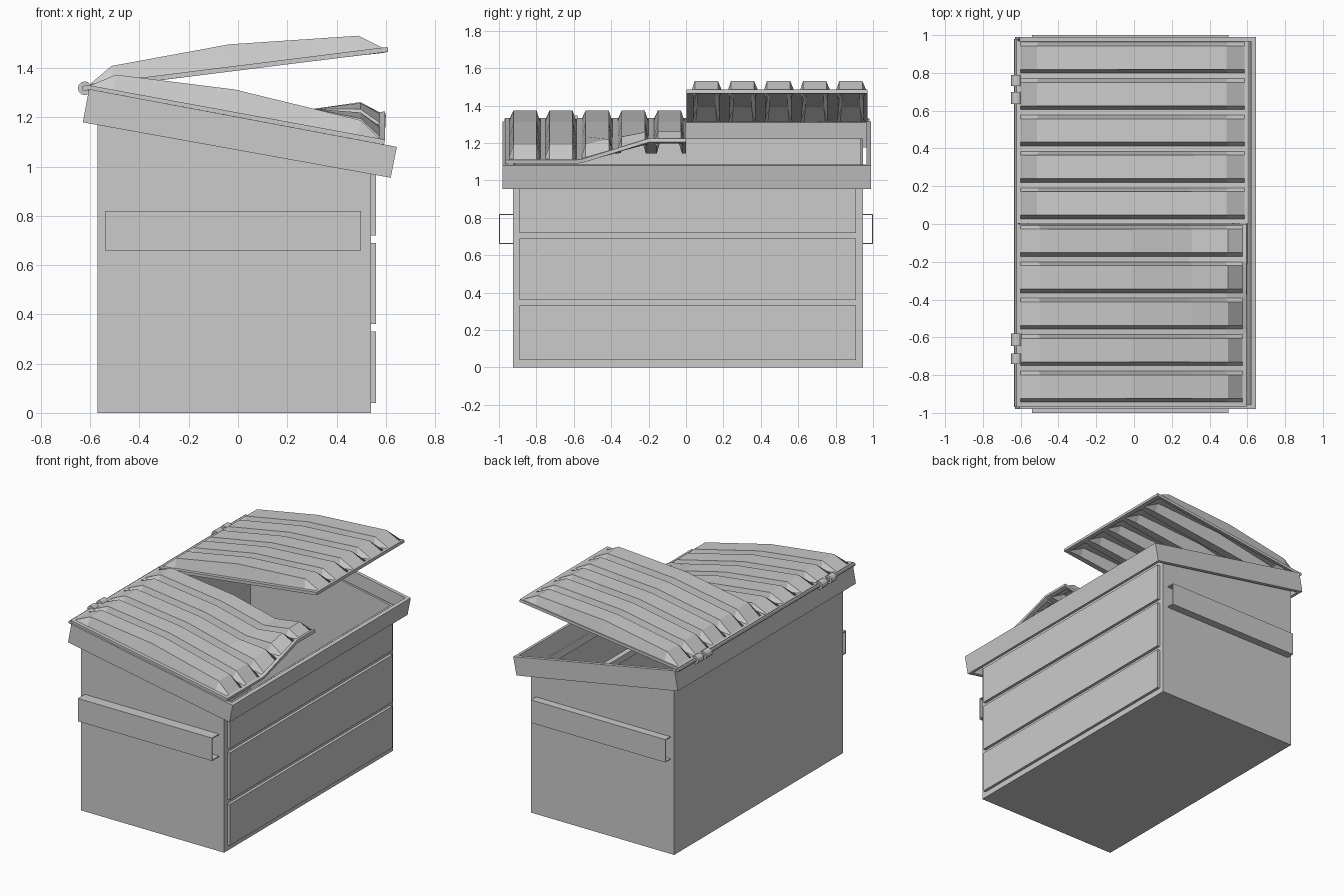
import bpy, bmesh, math
from mathutils import Vector

if "Cube" in bpy.data.objects:
    bpy.data.objects.remove(bpy.data.objects["Cube"])


def finish(name, bm, thickness=0.0, recalc=False):
    """Turn a bmesh into an object, optionally thickened inwards."""
    if recalc:
        bmesh.ops.recalc_face_normals(bm, faces=bm.faces)
    me = bpy.data.meshes.new(name)
    bm.to_mesh(me)
    bm.free()
    ob = bpy.data.objects.new(name, me)
    bpy.context.collection.objects.link(ob)
    if thickness:
        m = ob.modifiers.new("sheet", 'SOLIDIFY')
        m.thickness = thickness
        m.offset = -1
        m.use_even_offset = True
    return ob


def prism_y(bm, outline, y0, y1):
    """Solid made by sweeping an x-z outline along y."""
    a = [bm.verts.new((x, y0, z)) for x, z in outline]
    b = [bm.verts.new((x, y1, z)) for x, z in outline]
    n = len(outline)
    bm.faces.new(a)
    bm.faces.new(b[::-1])
    for i in range(n):
        bm.faces.new((a[i], b[i], b[(i + 1) % n], a[(i + 1) % n]))
    return bm


# Body: open bin with a sloping top and three panels pressed out of the front wall
bm = bmesh.new()
prism_y(bm, [(-0.57, 0), (0.54, 0), (0.54, 1.02), (-0.57, 1.225)], -0.925, 0.945)
bmesh.ops.recalc_face_normals(bm, faces=bm.faces)
bm.faces.ensure_lookup_table()
top = [f for f in bm.faces if f.normal.z > 0.5]
bmesh.ops.delete(bm, geom=top, context='FACES_ONLY')
panel_rows = [(0.04, 0.33), (0.36, 0.69), (0.72, 0.98)]
cuts = [((0, y, 0), (0, 1, 0)) for y in (-0.89, 0.91)]
cuts += [((0, 0, z), (0, 0, 1)) for row in panel_rows for z in row]
for co, no in cuts:
    front = [f for f in bm.faces if f.normal.x > 0.9]
    edges = {e for f in front for e in f.edges}
    verts = {v for f in front for v in f.verts}
    bmesh.ops.bisect_plane(bm, geom=front + list(edges) + list(verts),
                           plane_co=co, plane_no=no)
    bm.normal_update()
panels = []
for f in bm.faces:
    c = f.calc_center_median()
    if f.normal.x > 0.9 and abs(c.y - 0.01) < 0.8 and any(a < c.z < b for a, b in panel_rows):
        panels.append(f)
ext = bmesh.ops.extrude_face_region(bm, geom=panels)
bmesh.ops.translate(bm, vec=(0.02, 0, 0),
                    verts=[g for g in ext['geom'] if isinstance(g, bmesh.types.BMVert)])
bmesh.ops.delete(bm, geom=[f for f in panels if f.is_valid], context='FACES_ONLY')
finish("bin_body", bm, 0.012)

# Rim: tilted band around the opening
bm = bmesh.new()
low, high = [], []
for side, y in ((0, -0.98), (1, -0.98), (1, 0.99), (0, 0.99)):
    xb, zb = ((-0.63, 1.18), (0.62, 0.955))[side]
    xt, zt = ((-0.605, 1.315), (0.645, 1.08))[side]
    low.append(bm.verts.new((xb, y, zb)))
    high.append(bm.verts.new((xt, y, zt)))
for i in range(4):
    j = (i + 1) % 4
    bm.faces.new((low[i], low[j], high[j], high[i]))
finish("rim", bm, 0.025)

# Lifting pockets: thin C-shaped channels on both ends
for name, y_wall, y_out in (("left_pocket", -0.925, -1.0), ("right_pocket", 0.945, 1.0)):
    bm = bmesh.new()
    s = 0.006 if y_out > 0 else -0.006
    prof = [(y_wall, 0.66), (y_out, 0.66), (y_out, 0.82), (y_wall, 0.82),
            (y_wall, 0.814), (y_out - s, 0.814), (y_out - s, 0.666), (y_wall, 0.666)]
    a = [bm.verts.new((-0.54, y, z)) for y, z in prof]
    b = [bm.verts.new((0.50, y, z)) for y, z in prof]
    bm.faces.new(a)
    bm.faces.new(b[::-1])
    for i in range(8):
        bm.faces.new((a[i], b[i], b[(i + 1) % 8], a[(i + 1) % 8]))
    finish(name, bm, recalc=True)

# Lids: ribbed sheets, hollow below; (distance from hinge, rib height)
HINGE = Vector((-0.62, 0, 1.333))
STATIONS = [(0, 0), (0.02, 0), (0.115, 0.062), (0.6, 0.09),
            (0.93, 0.071), (1.125, 0.06), (1.215, 0), (1.237, 0)]


def lid(name, y0, angle, droop=False):
    ys = [(0.0, 0)]
    for k in range(5):
        c = 0.107 + 0.193 * k
        ys += [(c - 0.082, 0), (c - 0.062, 1), (c + 0.062, 1), (c + 0.082, 0)]
    ys.append((0.968, 0))
    ca, sa = math.cos(angle), math.sin(angle)
    bm = bmesh.new()
    grid = []
    for u, h in STATIONS:
        row = []
        for y, on in ys:
            v = h * on
            x = HINGE.x + u * ca - v * sa
            z = HINGE.z + u * sa + v * ca
            yy = y0 + y
            if droop:
                # free corner of the closed lid is bent upwards
                f = min(max((yy + 0.57) / 0.37, 0), 1)
                z += 0.115 * f * max(u - 0.93, 0) / 0.307
            row.append(bm.verts.new((x, yy, z)))
        grid.append(row)
    for i in range(len(grid) - 1):
        for j in range(len(ys) - 1):
            bm.faces.new((grid[i][j], grid[i + 1][j], grid[i + 1][j + 1], grid[i][j + 1]))
    finish(name, bm, 0.02)


lid("open_lid", 0.002, math.radians(7.1))
lid("closed_lid", -0.968, math.radians(-10.4), droop=True)


# Hinge: long thin rod with knuckles
def rod(name, radius, y0, y1, sides):
    pts = [(-0.622 + radius * math.cos(2 * math.pi * i / sides),
            1.318 + radius * math.sin(2 * math.pi * i / sides)) for i in range(sides)]
    finish(name, prism_y(bmesh.new(), pts, y0, y1), recalc=True)


rod("hinge_rod", 0.012, -0.97, 0.98, 8)
for n, (y0, y1) in enumerate([(0.635, 0.70), (0.73, 0.79), (-0.645, -0.58), (-0.74, -0.685)]):
    rod(f"hinge_knuckle_{n + 1}", 0.028, y0, y1, 12)
